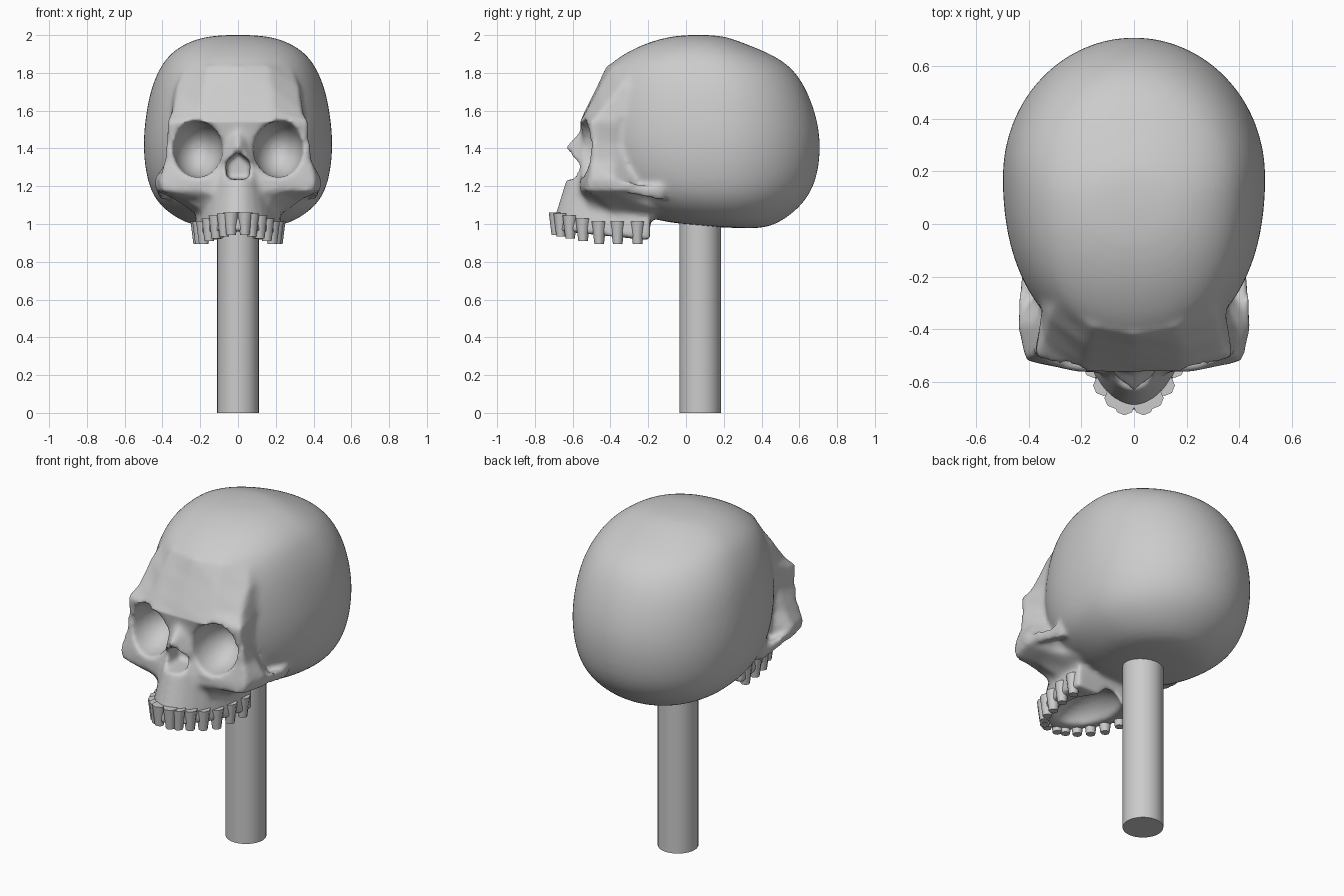
import bpy, bmesh, math
from mathutils import Vector

if "Cube" in bpy.data.objects:
    bpy.data.objects.remove(bpy.data.objects["Cube"])


def make_object(name, bm):
    bmesh.ops.recalc_face_normals(bm, faces=bm.faces[:])
    me = bpy.data.meshes.new(name)
    bm.to_mesh(me)
    bm.free()
    ob = bpy.data.objects.new(name, me)
    bpy.context.collection.objects.link(ob)
    return ob


def loft(name, rings):
    bm = bmesh.new()
    loops = [[bm.verts.new(p) for p in r] for r in rings]
    n = len(loops[0])
    for a, b in zip(loops, loops[1:]):
        for i in range(n):
            j = (i + 1) % n
            bm.faces.new((a[i], a[j], b[j], b[i]))
    bm.faces.new(loops[0])
    bm.faces.new(loops[-1])
    return make_object(name, bm)


def hull(name, pts):
    bm = bmesh.new()
    for p in pts:
        bm.verts.new(p)
    bmesh.ops.convex_hull(bm, input=bm.verts[:])
    return make_object(name, bm)


def ellipsoid(name, loc, radii):
    bm = bmesh.new()
    bmesh.ops.create_uvsphere(bm, u_segments=24, v_segments=14, radius=1)
    for v in bm.verts:
        v.co = Vector(c * r + o for c, r, o in zip(v.co, radii, loc))
    return make_object(name, bm)


def select_only(obs):
    bpy.ops.object.select_all(action='DESELECT')
    for o in obs:
        o.select_set(True)
    bpy.context.view_layer.objects.active = obs[0]


def spow(v, e):
    return math.copysign(abs(v) ** e, v)


# Braincase: egg-shaped level rings (z, front y, back y, half width, tilt)
rings = []
for z, yf, yb, w, tilt in [
        (2.003, -.04, .18, .13, 0), (1.965, -.20, .29, .27, 0), (1.90, -.335, .455, .365, 0),
        (1.83, -.43, .565, .415, 0), (1.72, -.475, .64, .465, 0), (1.56, -.50, .70, .495, 0),
        (1.40, -.49, .72, .508, 0), (1.22, -.44, .695, .485, 0), (1.11, -.33, .62, .43, .02),
        (1.035, -.22, .50, .32, .06), (.995, -.13, .38, .2, .08)]:
    yw = .07 + .11 * min(1, (2 - z) / .3)
    ring = []
    for i in range(28):
        a = math.tau * i / 28
        c, s = math.cos(a), math.sin(a)
        e = 1 if s > 0 else .9
        x = w * spow(c, e)
        y = yw + (yb - yw if s > 0 else yw - yf) * spow(s, e)
        ring.append((x, y, z - tilt * y))
    rings.append(ring)
skull = loft("skull", rings)
sub = skull.modifiers.new("round", 'SUBSURF')
sub.levels = sub.render_levels = 2
select_only([skull])
bpy.ops.object.modifier_apply(modifier="round")

# Brow, temples and cheekbones: mirrored half sections (z, centre y, then three x,y points)
rings = []
for z, yc, x1, y1, x2, y2, x3, y3 in [
        (1.84, -.42, .16, -.39, .28, -.28, .31, -.12),
        (1.72, -.475, .18, -.46, .325, -.36, .36, -.15),
        (1.60, -.535, .19, -.525, .34, -.45, .35, -.30),
        (1.54, -.56, .19, -.56, .375, -.505, .355, -.37),
        (1.43, -.545, .20, -.535, .38, -.495, .35, -.39),
        (1.33, -.545, .20, -.54, .39, -.50, .38, -.38),
        (1.235, -.56, .22, -.56, .415, -.515, .445, -.38),
        (1.175, -.57, .22, -.56, .40, -.525, .435, -.38),
        (1.13, -.58, .19, -.52, .29, -.44, .34, -.30),
        (1.06, -.55, .17, -.48, .21, -.38, .23, -.25)]:
    half = [(x1, y1), (x2, y2), (x3, y3), (.25, -.1)]
    ring = [(0, yc, z)] + [(x, y, z) for x, y in half] + [(-x, y, z) for x, y in half[::-1]]
    rings.append(ring)
face = loft("face", rings)

# Upper jaw: U-shaped rings (z, front y, half width, tilt)
rings = []
for z, yf, w, tilt in [(.965, -.715, .235, .1), (1.04, -.695, .228, .05), (1.12, -.67, .212, 0),
                       (1.22, -.64, .19, 0), (1.33, -.59, .15, 0), (1.42, -.56, .08, 0)]:
    ring = []
    for i in range(17):
        a = math.pi * i / 16
        y = -.19 + (yf + .19) * math.sin(a)
        ring.append((w * math.cos(a), y, z - tilt * (y + .7)))
    rings.append(ring)
jaw = loft("upper_jaw", rings)

# Nose bone and cheek arches
nose = hull("nose_bone", [(0, -.54, 1.52), (0, -.645, 1.405), (.085, -.57, 1.32),
                          (-.085, -.57, 1.32), (.05, -.54, 1.46), (-.05, -.54, 1.46), (0, -.42, 1.36)])
parts = [skull, face, jaw, nose]
for s in (1, -1):
    parts.append(hull("cheek_arch", [(s * x, y, z) for x, y, z in [
        (.44, -.38, 1.235), (.435, -.38, 1.175), (.36, -.40, 1.2),
        (.43, -.12, 1.20), (.41, -.12, 1.12), (.33, -.10, 1.16)]]))

# Fuse the bone, hollow the sockets, nose and palate, then soften
select_only(parts)
bpy.ops.object.join()
cutters = [ellipsoid("palate_cutter", (0, -.40, .90), (.14, .24, .14))]
for s in (1, -1):
    cutters.append(ellipsoid("eye_cutter", (s * .213, -.53, 1.395), (.132, .21, .148)))
    cutters.append(ellipsoid("eye_corner_cutter", (s * .235, -.54, 1.42), (.105, .15, .125)))
cutters.append(hull("nose_cutter", [(x * t, y, 1.30 + (z - 1.30) * t) for y, t in ((-.8, 1.1), (-.46, .9))
                                    for x, z in ((0, 1.385), (.068, 1.33), (-.068, 1.33),
                                                 (.062, 1.235), (-.062, 1.235))]))


def remesh(ob, size):
    m = ob.modifiers.new("fuse", 'REMESH')
    m.mode = 'VOXEL'
    m.voxel_size = size


remesh(skull, .014)
for c in cutters:
    m = skull.modifiers.new("hollow", 'BOOLEAN')
    m.operation = 'DIFFERENCE'
    m.solver = 'EXACT'
    m.object = c
remesh(skull, .014)
sm = skull.modifiers.new("soften", 'SMOOTH')
sm.factor = .5
sm.iterations = 7
select_only([skull])
for m in list(skull.modifiers):
    bpy.ops.object.modifier_apply(modifier=m.name)
for c in cutters:
    bpy.data.objects.remove(c)
select_only([skull])
bpy.ops.object.shade_smooth()

# Teeth: tapered pegs along the jaw arch
for s in (1, -1):
    for i in range(7):
        a = math.radians(5 + 13 * i)
        x, y = s * .212 * math.cos(a), -.215 - .475 * math.sin(a)
        if i == 6:
            x = s * .036
        low = .948 - .055 * min(1, (y + .72) / .25)
        bm = bmesh.new()
        bmesh.ops.create_cone(bm, cap_ends=True, segments=8, radius1=.025, radius2=.04, depth=.12)
        for v in bm.verts:
            v.co += Vector((x, y, low + .06))
        tooth = make_object("tooth", bm)
        select_only([tooth])
        bpy.ops.object.shade_smooth_by_angle(angle=math.radians(50))

# Post
bpy.ops.mesh.primitive_cylinder_add(vertices=32, radius=.11, depth=1.1, location=(0, .075, .55))
post = bpy.context.object
post.name = "post"
bpy.ops.object.shade_smooth_by_angle(angle=math.radians(40))
